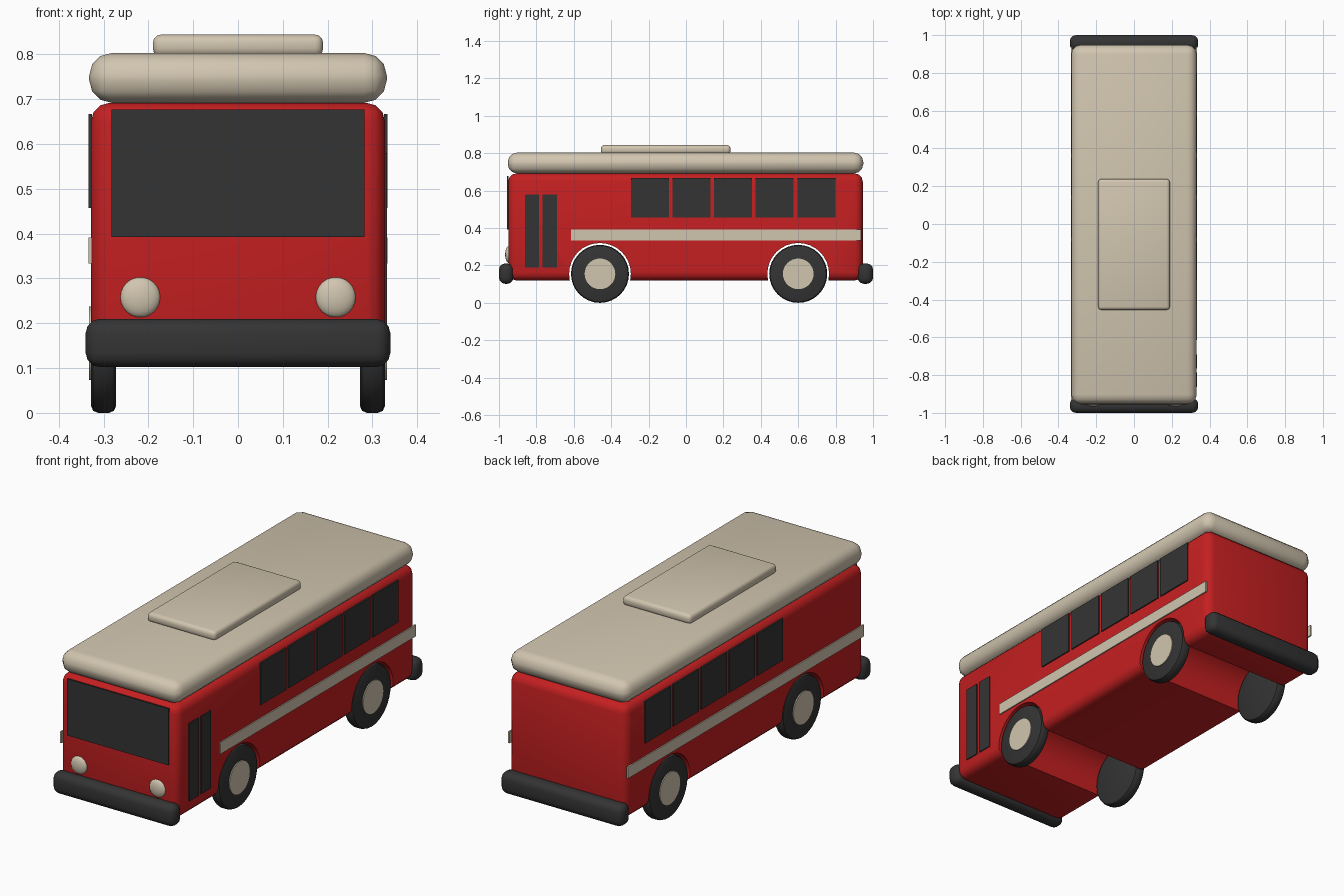
import bpy
from math import radians

if "Cube" in bpy.data.objects:
    bpy.data.objects.remove(bpy.data.objects["Cube"])


def material(name, rgb):
    m = bpy.data.materials.new(name)
    m.use_nodes = True
    m.diffuse_color = (*rgb, 1)
    m.node_tree.nodes["Principled BSDF"].inputs["Base Color"].default_value = (*rgb, 1)
    return m


RED = material("red paint", (0.56, 0.014, 0.015))
CREAM = material("cream", (0.64, 0.56, 0.43))
DARK = material("dark grey", (0.034, 0.034, 0.034))


def finish(name, mat, bevel=0, segments=3):
    """Name, colour, bevel and smooth the active object."""
    ob = bpy.context.object
    ob.name = name
    ob.data.materials.append(mat)
    bpy.ops.object.transform_apply(location=False, rotation=True, scale=True)
    if bevel:
        mod = ob.modifiers.new("Bevel", "BEVEL")
        mod.width = bevel
        mod.segments = segments
        mod.limit_method = "ANGLE"
        bpy.ops.object.modifier_apply(modifier=mod.name)
    bpy.ops.object.shade_smooth_by_angle(angle=radians(35))
    return ob


def box(name, x, y, z, mat, bevel=0, segments=3):
    """Box from (min, max) extents on each axis."""
    spans = (x, y, z)
    bpy.ops.mesh.primitive_cube_add(size=1, location=[sum(s) / 2 for s in spans])
    bpy.context.object.scale = [s[1] - s[0] for s in spans]
    return finish(name, mat, bevel, segments)


def disc(name, x, y, radius, width, mat, bevel=0, segments=2):
    """Cylinder lying along x at axle height."""
    bpy.ops.mesh.primitive_cylinder_add(vertices=32, radius=radius, depth=width,
                                        location=(x, y, AXLE_Z), rotation=(0, radians(90), 0))
    return finish(name, mat, bevel, segments)


AXLE_Z = 0.155
AXLES = {"front": -0.46, "rear": 0.6}
SIDES = {"left": 1, "right": -1}

# Body shell with wheel arches cut through its full width
body = box("body", (-0.328, 0.328), (-0.95, 0.945), (0.12, 0.692), RED, 0.042)
for end, y in AXLES.items():
    cutter = disc("arch_cutter", 0, y, 0.165, 1, RED)
    cutter.hide_render = True
    cut = body.modifiers.new("Arch", "BOOLEAN")
    cut.object = cutter
    cut.solver = "EXACT"
    bpy.context.view_layer.objects.active = body
    bpy.ops.object.modifier_apply(modifier=cut.name)
    bpy.data.objects.remove(cutter)
bpy.ops.object.select_all(action="DESELECT")
body.select_set(True)
bpy.ops.object.shade_smooth_by_angle(angle=radians(35))

# Roof slab and rooftop unit
box("roof", (-0.332, 0.332), (-0.953, 0.948), (0.692, 0.803), CREAM, 0.05)
box("roof_unit", (-0.19, 0.19), (-0.455, 0.238), (0.795, 0.844), CREAM, 0.018)

# Bumpers
box("front_bumper", (-0.34, 0.34), (-1.0, -0.923), (0.102, 0.21), DARK, 0.032)
box("rear_bumper", (-0.34, 0.34), (0.918, 1.0), (0.102, 0.21), DARK, 0.032)

# Windscreen and headlights
box("windscreen", (-0.282, 0.282), (-0.956, -0.948), (0.393, 0.677), DARK)
for side, s in SIDES.items():
    bpy.ops.mesh.primitive_uv_sphere_add(segments=24, ring_count=12, radius=0.045,
                                         location=(s * 0.218, -0.948, 0.258))
    bpy.context.object.scale = (1, 0.42, 1)
    finish(side + "_headlight", CREAM)

# Side windows, stripes and wheels
for side, s in SIDES.items():
    skin = sorted((s * 0.326, s * 0.334))
    for i in range(5):
        y = -0.295 + i * 0.2225
        box(f"{side}_window_{i + 1}", skin, (y, y + 0.203), (0.457, 0.667), DARK)
    stripe_start = -0.615 if s > 0 else -0.935
    box(side + "_stripe", skin, (stripe_start, 0.936), (0.333, 0.391), CREAM)
    for end, y in AXLES.items():
        disc(f"{end}_{side}_wheel", s * 0.3, y, 0.155, 0.056, DARK, 0.016)
        disc(f"{end}_{side}_hubcap", s * 0.325, y, 0.082, 0.016, CREAM)

# Folding entrance door panels on the left side
for i, y in enumerate((-0.862, -0.766)):
    box(f"door_panel_{i + 1}", (0.326, 0.333), (y, y + 0.076), (0.19, 0.58), DARK)
